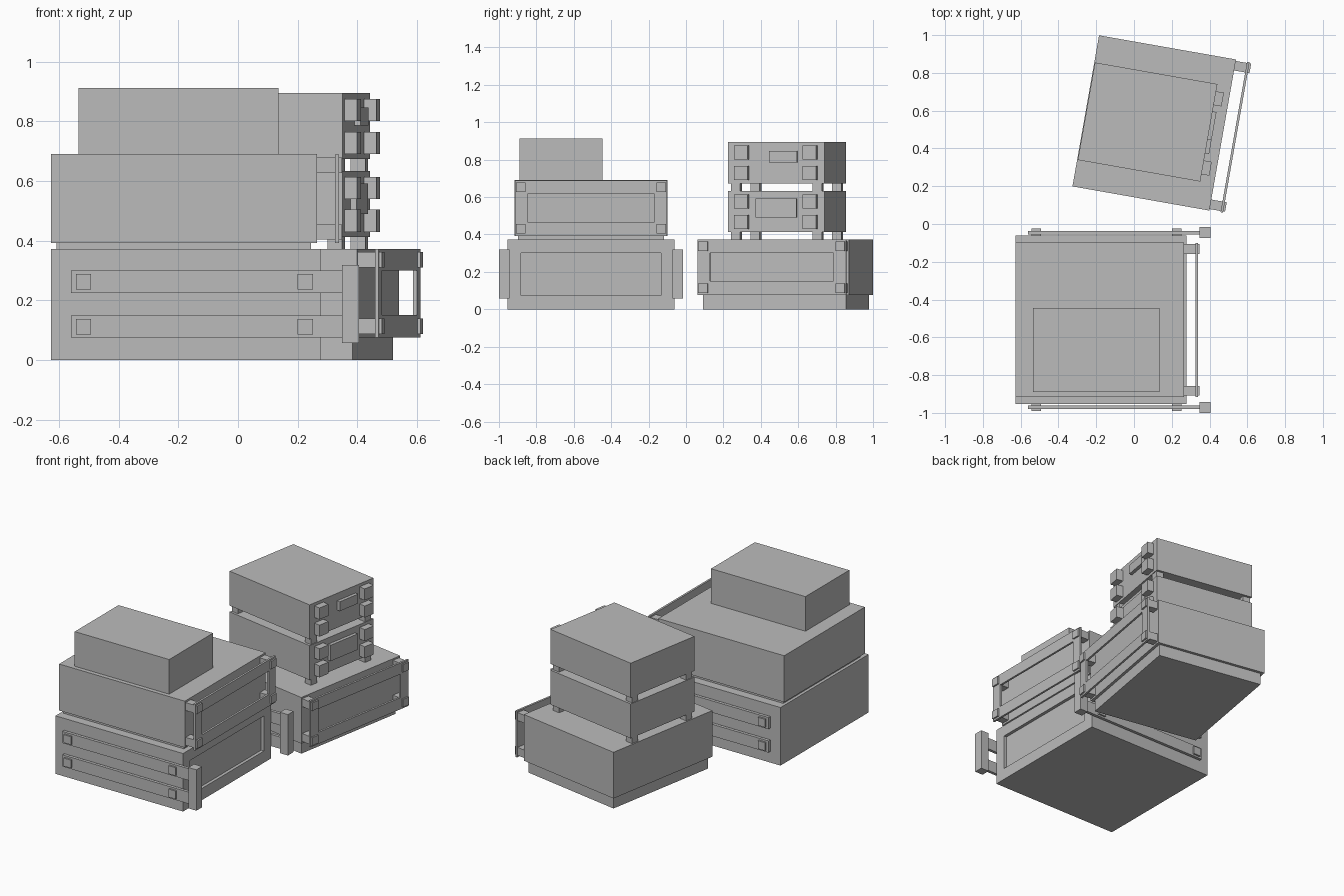
import bpy, bmesh
from math import radians
from mathutils import Matrix

if "Cube" in bpy.data.objects:
    bpy.data.objects.remove(bpy.data.objects["Cube"])

grey = bpy.data.materials.new("plain_grey")
grey.diffuse_color = (0.5, 0.5, 0.5, 1)
grey.use_nodes = True
grey.node_tree.nodes["Principled BSDF"].inputs["Base Color"].default_value = grey.diffuse_color


def finish(name, bm, frame):
    bmesh.ops.recalc_face_normals(bm, faces=bm.faces)
    mesh = bpy.data.meshes.new(name)
    bm.to_mesh(mesh)
    bm.free()
    mesh.materials.append(grey)
    ob = bpy.data.objects.new(name, mesh)
    ob.matrix_world = frame
    bpy.context.collection.objects.link(ob)
    return ob


def box(name, x, y, z, frame):
    """Box from (min, max) ranges in a stack's local frame."""
    bm = bmesh.new()
    bmesh.ops.create_cube(bm, size=1)
    for v in bm.verts:
        v.co = [r[0] if c < 0 else r[1] for c, r in zip(v.co, (x, y, z))]
    return finish(name, bm, frame)


def mirrored(name, x, y, z, frame):
    """Pair of boxes on both sides of the local y = 0 plane."""
    box(name + "_near", x, (-y[1], -y[0]), z, frame)
    box(name + "_far", x, y, z, frame)


def holed_front(name, x, y, z, wy, wz, frame, depth=None):
    """Box with a window in its +x face: a through hole, or a recess of given depth."""
    bm = bmesh.new()

    def ring(px, ry, rz):
        return [bm.verts.new((px, a, b)) for a, b in
                ((ry[0], rz[0]), (ry[1], rz[0]), (ry[1], rz[1]), (ry[0], rz[1]))]

    back, front = ring(x[0], y, z), ring(x[1], y, z)
    rim = ring(x[1], wy, wz)
    inner = ring(x[0] if depth is None else x[1] - depth, wy, wz)
    pairs = [(back, front), (front, rim), (rim, inner)]
    if depth is None:
        pairs.append((inner, back))
    else:
        bm.faces.new(inner)
        bm.faces.new(back)
    for a, b in pairs:
        for i in range(4):
            j = (i + 1) % 4
            bm.faces.new((a[i], a[j], b[j], b[i]))
    return finish(name, bm, frame)


def framed_guard(name, face, half_y, z0, frame):
    """Windowed guard plate held off a case face by four corner blocks."""
    holed_front(name + "_plate", (face + 0.06, face + 0.073), (-half_y, half_y),
                (z0, z0 + 0.297), (-half_y + 0.068, half_y - 0.068),
                (z0 + 0.075, z0 + 0.225), frame)
    for level, z in (("lower", z0 + 0.012), ("upper", z0 + 0.235)):
        mirrored(f"{name}_{level}_block", (face, face + 0.083),
                 (half_y - 0.057, half_y - 0.006), (z, z + 0.051), frame)


# ---- Large straight stack ----
A = Matrix.Translation((0, -0.508, 0))
holed_front("large_base_case", (-0.627, 0.278), (-0.446, 0.446), (0, 0.372),
            (-0.375, 0.375), (0.075, 0.3), A, depth=0.02)

# side rails, their pads and end posts
for level, z in (("lower", 0.075), ("upper", 0.225)):
    mirrored(f"{level}_side_rail", (-0.56, 0.36), (0.453, 0.472), (z, z + 0.075), A)
    for end, x in (("back", -0.543), ("front", 0.2)):
        mirrored(f"{level}_{end}_rail_pad", (x, x + 0.051), (0.446, 0.483),
                 (z + 0.011, z + 0.063), A)
mirrored("rail_end_post", (0.348, 0.405), (0.435, 0.492), (0.057, 0.319), A)

# middle case on its plinth, with guard, and top case
box("middle_plinth", (-0.608, 0.245), (-0.39, 0.39), (0.372, 0.392), A)
box("middle_case", (-0.627, 0.265), (-0.409, 0.409), (0.392, 0.69), A)
framed_guard("middle_guard", 0.265, 0.407, 0.392, A)
box("large_top_case", (-0.535, 0.135), (-0.382, 0.062), (0.69, 0.912), A)

# ---- Small turned stack ----
turn = Matrix.Rotation(radians(-10), 4, 'Z')
B = Matrix.Translation((0.107, 0.535, 0)) @ turn
box("turned_plinth", (-0.35, 0.35), (-0.388, 0.388), (0, 0.076), B)
box("turned_base_case", (-0.368, 0.368), (-0.406, 0.406), (0.076, 0.372), B)
framed_guard("turned_guard", 0.368, 0.404, 0.076, B)

# two footed cases, each with face blocks and a handle: base z, handle y and z ranges
C = Matrix.Translation((0.072, 0.54, 0)) @ turn
for name, z0, hy, hz in (("lower_unit", 0.412, (-0.11, 0.112), (0.49, 0.592)),
                         ("upper_unit", 0.673, (-0.035, 0.115), (0.786, 0.846))):
    box(name, (-0.329, 0.329), (-0.262, 0.262), (z0, z0 + 0.221), C)
    box(name + "_handle", (0.329, 0.35), hy, hz, C)
    for end, x in (("back", -0.3), ("front", 0.3)):
        mirrored(f"{name}_{end}_foot", (x - 0.025, x + 0.025), (0.197, 0.247),
                 (z0 - 0.04, z0), C)
    for level, dz in (("low", 0.018), ("high", 0.128)):
        mirrored(f"{name}_{level}_face_block", (0.329, 0.371), (0.149, 0.223),
                 (z0 + dz, z0 + dz + 0.074), C)
